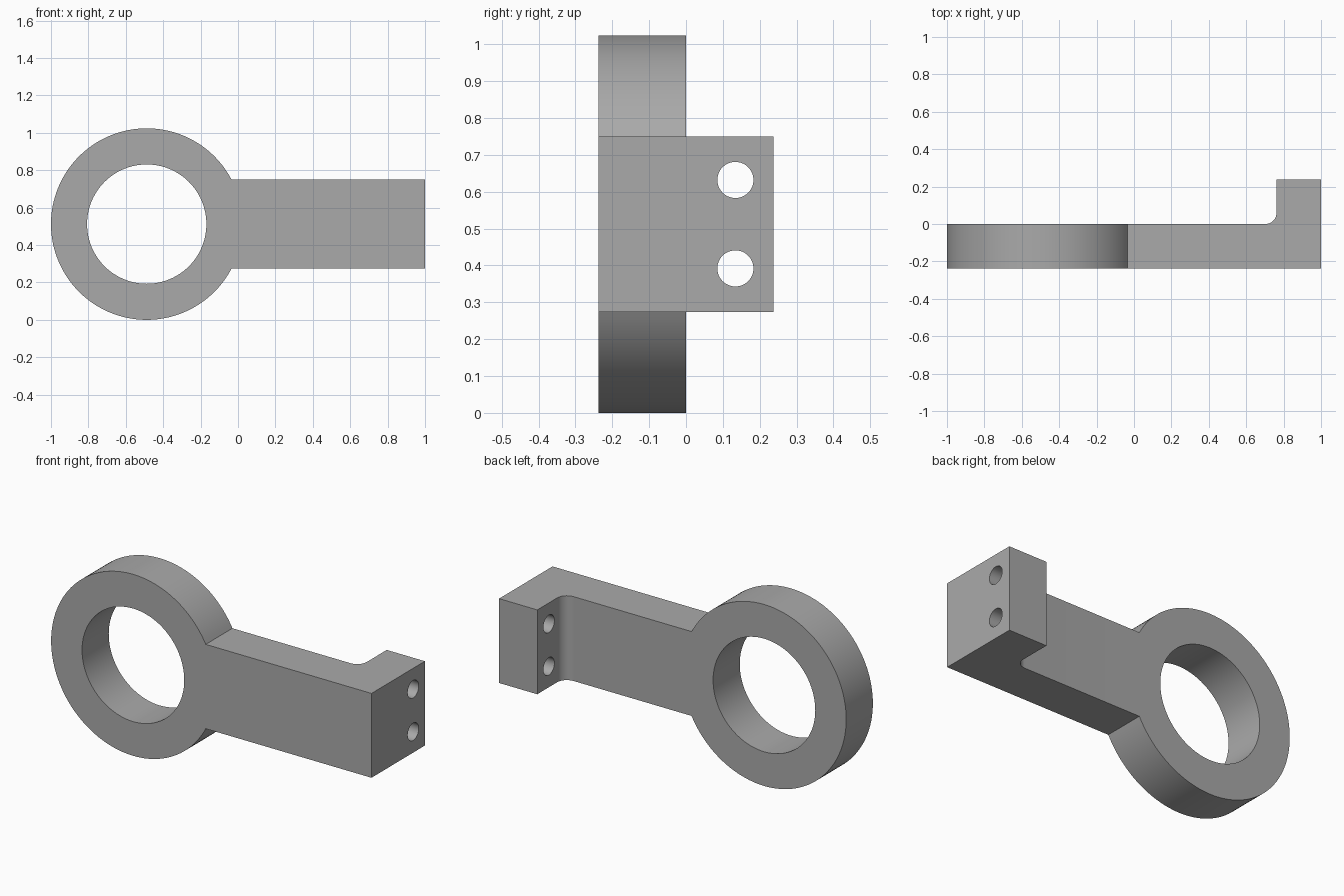
import bpy, bmesh
from math import pi, sin, cos, asin, radians
from mathutils import Vector, Matrix

if "Cube" in bpy.data.objects:
    bpy.data.objects.remove(bpy.data.objects["Cube"], do_unlink=True)

HALF = 0.238                      # half depth, half arm height and foot thickness
RING_R, BORE_R, HOLE_R, FILLET = 0.512, 0.319, 0.049, 0.06
CX, CZ = -1 + RING_R, RING_R      # ring centre
FOOT_X = 1 - 2 * HALF / 2

metal = bpy.data.materials.new("plain grey")
metal.use_nodes = True
grey = (0.4, 0.4, 0.4, 1)
metal.diffuse_color = grey
metal.node_tree.nodes["Principled BSDF"].inputs["Base Color"].default_value = grey


def arc(cx, cy, r, start, end, n):
    """Points along an arc, both ends included."""
    steps = [start + (end - start) * i / n for i in range(n + 1)]
    return [(cx + r * cos(a), cy + r * sin(a)) for a in steps]


def prism(name, outline, to_3d, sweep):
    """Extrude a flat outline, placed by to_3d, along the sweep vector."""
    bm = bmesh.new()
    face = bm.faces.new([bm.verts.new(to_3d(u, v)) for u, v in outline])
    side = bmesh.ops.extrude_face_region(bm, geom=[face])["geom"]
    moved = [g for g in side if isinstance(g, bmesh.types.BMVert)]
    bmesh.ops.translate(bm, verts=moved, vec=Vector(sweep))
    bmesh.ops.recalc_face_normals(bm, faces=bm.faces)
    mesh = bpy.data.meshes.new(name)
    bm.to_mesh(mesh)
    bm.free()
    mesh.materials.append(metal)
    obj = bpy.data.objects.new(name, mesh)
    bpy.context.collection.objects.link(obj)
    return obj


# Ring and arm share one front outline
join = asin(HALF / RING_R)
outline = arc(CX, CZ, RING_R, join, 2 * pi - join, 112)
outline += [(1, CZ - HALF), (1, CZ + HALF)]
bracket = prism("ring_bracket", outline, lambda u, v: (u, -HALF, v), (0, 2 * HALF, 0))

# Space behind the ring and arm, leaving the foot with a rounded inside corner
relief = [(-1.5, 0.5), (-1.5, 0)]
relief += arc(FOOT_X - FILLET, FILLET, FILLET, -pi / 2, 0, 12) + [(FOOT_X, 0.5)]
cutters = [prism("relief_cutter", relief, lambda u, v: (u, v, -0.5), (0, 0, 2))]

# Ring bore and the two screw holes through the foot
bore = arc(CX, CZ, BORE_R, 0, 2 * pi, 96)[:-1]
cutters.append(prism("bore_cutter", bore, lambda u, v: (u, -0.5, v), (0, 1, 0)))
for side in (-1, 1):
    hole = arc(0.134, CZ + side * 0.12, HOLE_R, 0, 2 * pi, 48)[:-1]
    cutters.append(prism("screw_hole_cutter", hole, lambda u, v: (0.6, u, v), (0.6, 0, 0)))

bpy.context.view_layer.objects.active = bracket
for cutter in cutters:
    cut = bracket.modifiers.new(cutter.name, "BOOLEAN")
    cut.operation, cut.solver, cut.object = "DIFFERENCE", "EXACT", cutter
    bpy.ops.object.modifier_apply(modifier=cut.name)
    bpy.data.objects.remove(cutter, do_unlink=True)

# Smooth curved walls, crisp edges
bpy.ops.object.select_all(action="DESELECT")
bracket.select_set(True)
bpy.ops.object.shade_smooth_by_angle(angle=radians(30))
